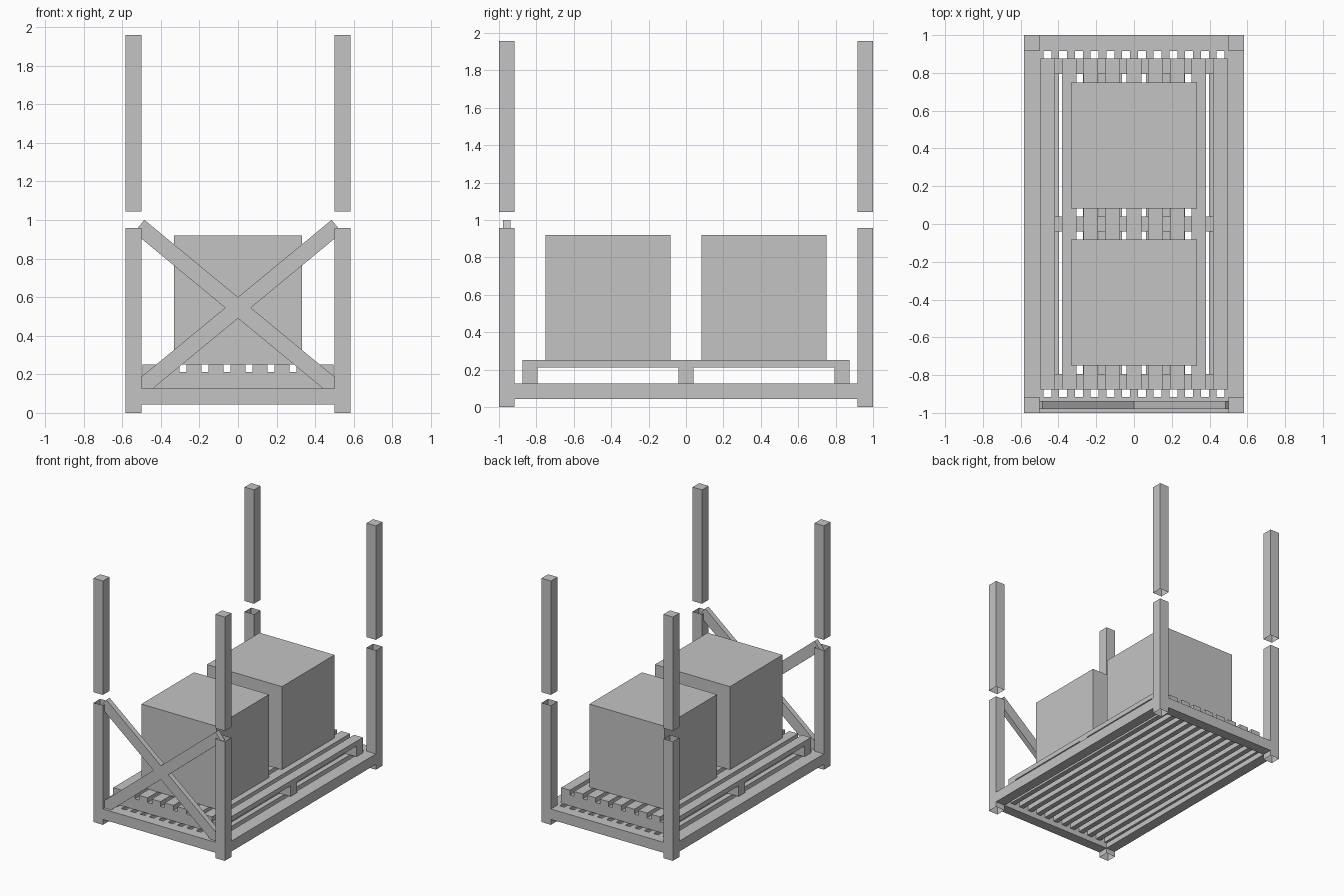
import bpy, bmesh, math
from mathutils import Matrix, Vector

if "Cube" in bpy.data.objects:
    bpy.data.objects.remove(bpy.data.objects["Cube"])

grey = bpy.data.materials.new("plain_grey")
grey.diffuse_color = (0.55, 0.55, 0.55, 1)
grey.use_nodes = True
grey.node_tree.nodes["Principled BSDF"].inputs["Base Color"].default_value = grey.diffuse_color


def block(bm, lo, hi, open_dirs=()):
    """Add a box between two corners, leaving out faces that point along open_dirs."""
    lo, hi = Vector(lo), Vector(hi)
    m = Matrix.Translation((lo + hi) / 2) @ Matrix.Diagonal((*(hi - lo), 1))
    verts = bmesh.ops.create_cube(bm, size=1, matrix=m)["verts"]
    faces = {f for v in verts for f in v.link_faces}
    for f in faces:
        f.normal_update()
    gone = [f for f in faces if any(f.normal.z * d > 0.9 for d in open_dirs)]
    if gone:
        bmesh.ops.delete(bm, geom=gone, context='FACES_ONLY')


def finish(name, bm):
    me = bpy.data.meshes.new(name)
    bm.to_mesh(me)
    bm.free()
    me.materials.append(grey)
    ob = bpy.data.objects.new(name, me)
    bpy.context.collection.objects.link(ob)
    return ob


def part(name, boxes, open_dirs=()):
    bm = bmesh.new()
    for lo, hi in boxes:
        block(bm, lo, hi, open_dirs)
    return finish(name, bm)


X0, X1 = 0.5, 0.583      # inner and outer faces of the frame, across
Y0, Y1 = 0.917, 1.0      # inner and outer faces of the frame, along
RAIL_LO, RAIL_HI = 0.043, 0.127


def span(a, b, s):
    """Ordered interval a..b, mirrored when s is negative."""
    return (a, b) if s > 0 else (-b, -a)


# Corner posts: hollow lower stubs, capped upper lengths floating above them
for sx, side in ((-1, "left"), (1, "right")):
    for sy, end in ((-1, "front"), (1, "back")):
        (xa, xb), (ya, yb) = span(X0, X1, sx), span(Y0, Y1, sy)
        part(f"lower_post_{end}_{side}", [((xa, ya, 0), (xb, yb, 0.958))], (1, -1))
        part(f"upper_post_{end}_{side}", [((xa, ya, 1.043), (xb, yb, 1.958))], (-1,))

# Base frame rails
for s, side, end in ((-1, "left", "front"), (1, "right", "back")):
    a, b = span(X0, X1, s)
    part(f"side_rail_{side}", [((a, -Y0, RAIL_LO), (b, Y0, RAIL_HI))])
    a, b = span(Y0, Y1, s)
    part(f"end_rail_{end}", [((-X0, a, RAIL_LO), (X0, b, RAIL_HI))])

# Base slats, the outermost ones cut to half width against the side rails
SLAT = 0.0208
part("base_slats", [((max(-X0, k / 12 - SLAT), -Y0, 0.085),
                     (min(X0, k / 12 + SLAT), Y0, RAIL_HI)) for k in range(-6, 7)])

# Pallet: three cross bearers and nine deck boards
DECK_LO, DECK_HI = 0.213, 0.252
part("pallet_bearers", [((-0.496, y - 0.04, RAIL_HI), (0.496, y + 0.04, DECK_LO))
                        for y in (-0.835, 0, 0.835)])
part("pallet_boards", [((i * 0.1143 - 0.039, -0.875, DECK_LO),
                        (i * 0.1143 + 0.039, 0.875, DECK_HI)) for i in range(-4, 5)])

# Two crates standing on the pallet
for s, end in ((-1, "front"), (1, "back")):
    a, b = span(0.082, 0.75, s)
    part(f"crate_{end}", [((-0.333, a, DECK_HI), (0.333, b, 0.919))])

# Diagonal cross brace at the front
for s, name in ((1, "rising"), (-1, "falling")):
    brace = part(f"cross_brace_{name}", [((-0.664, -0.021, -0.0424), (0.664, 0.021, 0.0424))])
    brace.location = (0, -0.958, 0.545)
    brace.rotation_euler = (0, -s * math.atan(0.825), 0)
